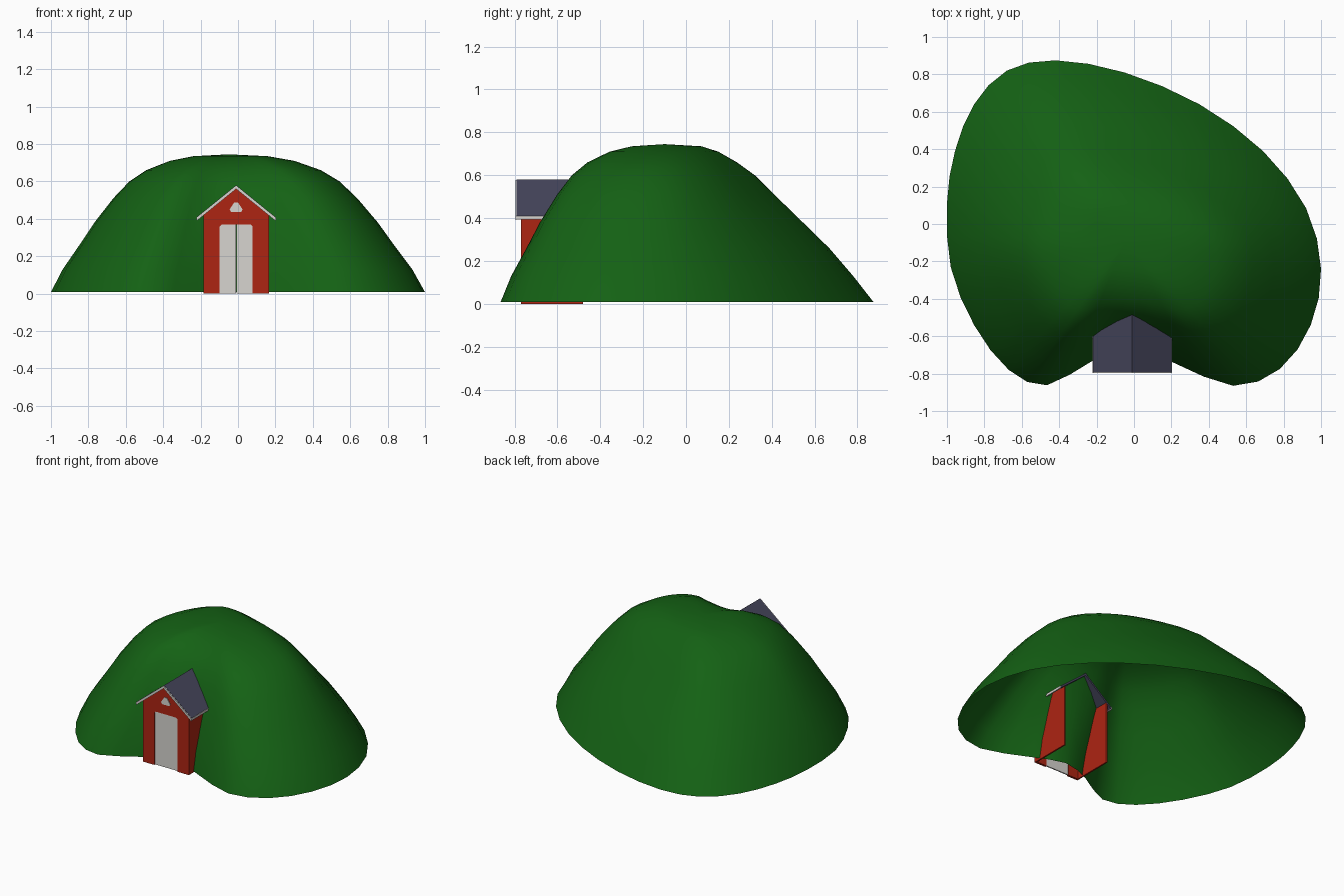
import bpy, bmesh, math
from mathutils import Vector

if "Cube" in bpy.data.objects:
    bpy.data.objects.remove(bpy.data.objects["Cube"])


def material(name, rgb):
    m = bpy.data.materials.new(name)
    m.diffuse_color = (*rgb, 1)
    m.use_nodes = True
    m.node_tree.nodes["Principled BSDF"].inputs["Base Color"].default_value = m.diffuse_color
    return m


GREEN = material("grass green", (0.007, 0.12, 0.007))
RED = material("barn red", (0.42, 0.018, 0.006))
WHITE = material("off white", (0.68, 0.66, 0.63))
SLATE = material("roof slate", (0.06, 0.06, 0.105))


def make(name, verts, faces, mat):
    me = bpy.data.meshes.new(name)
    me.from_pydata(verts, [], faces)
    me.materials.append(mat)
    ob = bpy.data.objects.new(name, me)
    bpy.context.collection.objects.link(ob)
    return ob


def prism(name, outline, y0, y1, mat):
    """Extrude an (x, z) outline from y0 to y1."""
    n = len(outline)
    verts = [(x, y, z) for y in (y0, y1) for x, z in outline]
    faces = [tuple(range(n)), tuple(range(2 * n - 1, n - 1, -1))]
    faces += [(i, i + n, (i + 1) % n + n, (i + 1) % n) for i in range(n)]
    ob = make(name, verts, faces, mat)
    bm = bmesh.new()
    bm.from_mesh(ob.data)
    bmesh.ops.recalc_face_normals(bm, faces=bm.faces)
    bm.to_mesh(ob.data)
    bm.free()
    return ob


# Hill: a two-lobed base outline, shrunk towards the crest in rings
control = [(0, -.66), (-.22, -.73), (-.465, -.862), (-.67, -.78), (-.855, -.54),
           (-.98, -.23), (-1, .11), (-.957, .39), (-.855, .64), (-.68, .82),
           (-.42, .875), (-.05, .81), (.35, .64), (.69, .39), (.92, .085),
           (1, -.24), (.945, -.54), (.78, -.775), (.53, -.865), (.22, -.745)]
control = [Vector(p) for p in reversed(control)]
outline = []
for i in range(len(control)):
    a, b, c, d = (control[(i + k - 1) % len(control)] for k in range(4))
    outline += [b, (9 * (b + c) - a - d) / 16]

crest = Vector((-.05, -.1))
# height, ring size at front and sides, ring size at back
rings = [(.008, 1, 1), (.13, .935, .9), (.26, .842, .784), (.38, .76, .655),
         (.51, .655, .515), (.60, .565, .42), (.66, .47, .335),
         (.71, .335, .25), (.735, .2, .175)]
verts, faces, n = [], [], len(outline)
for z, side, back in rings:
    for p in outline:
        arm = p - crest
        w = max(0, arm.normalized().y)
        s = side + (back - side) * w
        if p.y < 0:  # the front hollow fills out with height
            s *= 1 + .18 * max(0, 1 - abs(p.x) / .35) * min(1, z / .575)
        q = crest + arm * s
        verts.append((q.x, q.y, z))
verts.append((crest.x, crest.y, .745))
for j in range(len(rings) - 1):
    for i in range(n):
        k = (i + 1) % n
        faces.append((j * n + i, j * n + k, (j + 1) * n + k, (j + 1) * n + i))
top = (len(rings) - 1) * n
faces += [(top + i, top + (i + 1) % n, len(verts) - 1) for i in range(n)]
hill = make("hill", verts, faces, GREEN)
hill.data.polygons.foreach_set("use_smooth", [True] * len(faces))

# Hut front wall with a door opening
CX, HALF, FRONT, REAR = -.01, .175, -.77, -.48
DOOR, DOOR_TOP = .088, .37
SLOPE = .17 / .21


def roof_z(dx, drop=0):
    return .58 - SLOPE * abs(dx) - drop


prism("front_wall", [(CX - HALF, 0), (CX - DOOR, 0), (CX - DOOR, DOOR_TOP - .01),
                     (CX - DOOR + .01, DOOR_TOP), (CX + DOOR - .01, DOOR_TOP),
                     (CX + DOOR, DOOR_TOP - .01), (CX + DOOR, 0), (CX + HALF, 0),
                     (CX + HALF, roof_z(HALF, .018)), (CX, roof_z(0, .018)),
                     (CX - HALF, roof_z(HALF, .018))], FRONT, FRONT + .015, RED)

for sgn, side in ((-1, "left"), (1, "right")):
    def X(dx):
        return CX + sgn * dx

    # Side walls running back into the hill
    prism(side + "_wall", [(X(HALF - .01), 0), (X(HALF), 0),
                           (X(HALF), roof_z(HALF, .018)),
                           (X(HALF - .01), roof_z(HALF - .01, .018))],
          FRONT + .015, REAR, RED)
    # Door leaves
    prism(side + "_door", [(X(.001), .002), (X(DOOR), .002), (X(DOOR), DOOR_TOP),
                           (X(.001), DOOR_TOP)], FRONT + .006, FRONT + .014, WHITE)
    # Roof slopes
    prism(side + "_roof", [(X(0), roof_z(0)), (X(.21), roof_z(.21)),
                           (X(.21), roof_z(.21, .016)), (X(0), roof_z(0, .016))],
          -.79, REAR, SLATE)
    # White trim along gable and eaves
    prism(side + "_gable_trim", [(X(0), roof_z(0, .002)), (X(.21), roof_z(.21, .002)),
                                 (X(.21), roof_z(.21, .02)), (X(0), roof_z(0, .02))],
          -.796, -.79, WHITE)
    prism(side + "_eave_trim", [(X(.204), .41), (X(.212), .41), (X(.212), .394),
                                (X(.204), .394)], -.796, REAR, WHITE)

# Gable window, a triangle with clipped corners
prism("gable_window", [(CX - .027, .437), (CX + .027, .437), (CX + .035, .450),
                       (CX + .01, .488), (CX - .01, .488), (CX - .035, .450)],
      FRONT - .004, FRONT + .002, WHITE)
